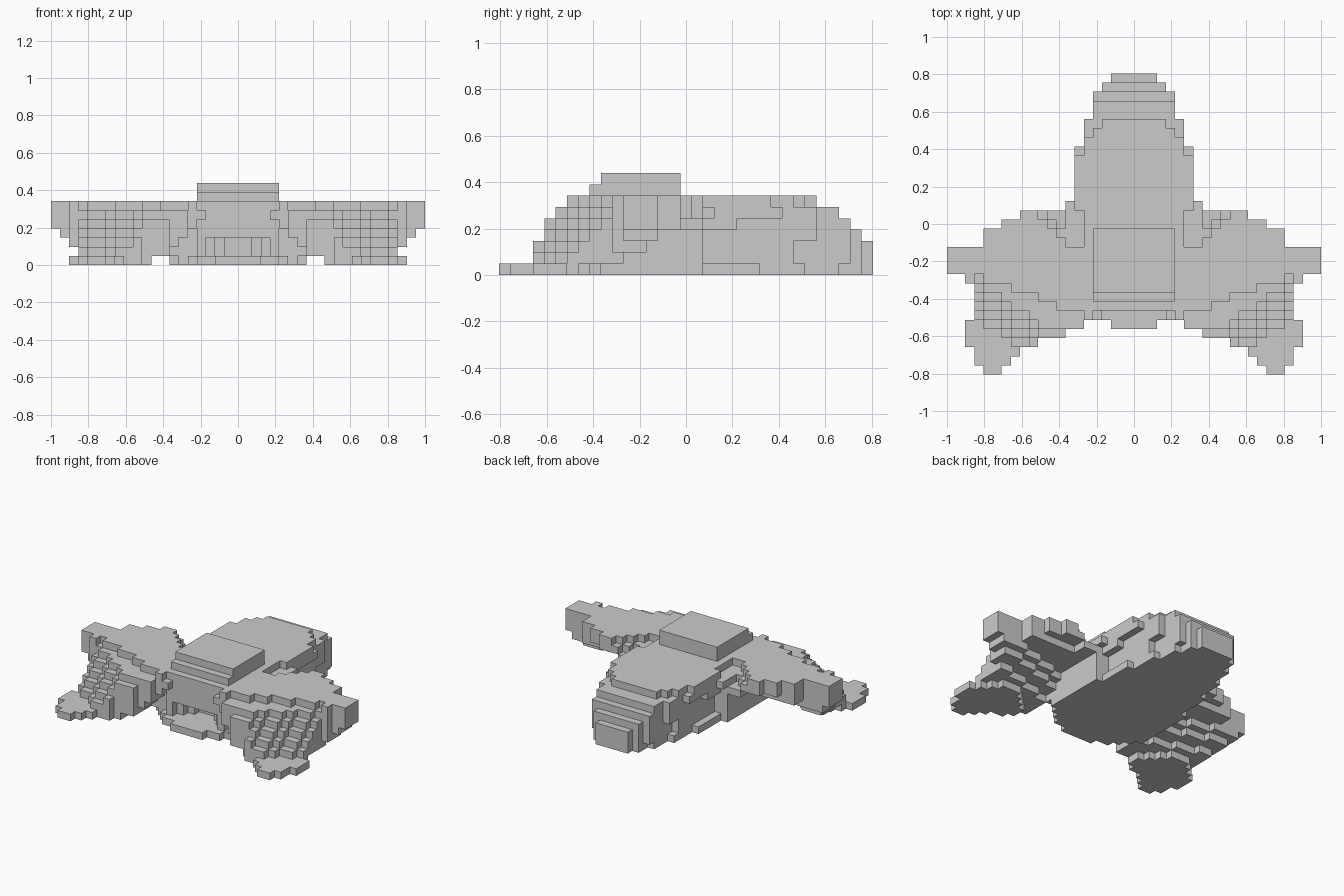
import bpy, bmesh
from mathutils import Vector

cube = bpy.data.objects.get("Cube")
if cube:
    bpy.data.objects.remove(cube, do_unlink=True)

V = 2 / 41                      # edge of one block
grey = bpy.data.materials.new("plain_grey")
grey.use_nodes = True
GREY = (0.6, 0.6, 0.6, 1)
grey.diffuse_color = GREY
grey.node_tree.nodes["Principled BSDF"].inputs["Base Color"].default_value = GREY


def width(j, steps):
    """Half width of the first step whose rear limit reaches row j."""
    for half, rear in steps:
        if j <= rear:
            return half
    return -1


def row(cells, i0, i1, j, k):
    cells.update((i, j, k) for i in range(i0, i1 + 1))


# Hull: wide base, recessed flanks, stepped rounded tail
def hull_cells():
    cells = set()
    tail = ((4, 14), (3, 15), (2, 16))
    base = ((7, 1), (6, 6), (5, 10), (4, 13), (3, 15), (2, 16))
    low = ((7, 1), (5, 9)) + tail
    flank = ((7, 1), (5, 11)) + tail
    upper = ((7, 1), (6, 4), (5, 11)) + tail
    eave = ((7, 2), (6, 8), (5, 11)) + tail
    deck = ((5, 1), (6, 7), (5, 9), (4, 10), (3, 11))
    layers = (base, low, low, flank, upper, eave, deck)
    rear = (16, 16, 16, 15, 14, 13, 11)
    nose = {-11: 2, -10: 4, -9: 5, -8: 6}
    for k, steps in enumerate(layers):
        for j in range(-11 if k == 0 else -9, rear[k] + 1):
            w = width(j, steps)
            if k == 0:
                w = min(w, nose.get(j, w))
            elif j == -9:
                w = 4
            row(cells, -w, w, j, k)
    # Rounded recess under the front face
    for k in (1, 2):
        for n in (1, 2, 3):
            cells -= {(i, -6 - n, k) for i in range(-n, n + 1)}
    return cells


# Raised block on the deck
def cabin_cells():
    cells = set()
    for k, front in ((7, -8), (8, -7)):
        for j in range(front, 0):
            row(cells, -4, 4, j, k)
    return cells


# Arm: sweeps outward at deck height, then steps forward and down
def arm_cells():
    cells = set()
    inner = (0, 8, 7, 6, 5, 4, 5)
    outer = (0, 17, 18, 19, 20, 20, 20)
    under = (0, -6, -4, -3, -1, 1, 1)
    reach = (0, 13, 13, 12, 12, 11, 10)
    for k in range(1, 7):
        for i in range(inner[k], outer[k] + 1):
            back = 1 if i <= 12 else 0 if i <= 14 else -1 if i <= 16 else -3
            tilt = 0.35 * max(17 - i, 0) if k < 4 else 0
            # Layers fan out where the arm meets the hull
            if k == 6 and i <= 10:
                back = max(i - 10, -3)
            elif k == 5 and i <= 9:
                back = i - 9
            elif k != 4 or i > 9:
                back = min(back, under[k] - round(tilt))
            limit = 10 if i <= 5 else 11 if i <= 7 else 12 if i <= 10 else 13
            if i > 17:
                limit = 6 if i == 18 else 5
            if k == 6:
                slope = round(5.2 + (17 - i) * 0.38)
            else:
                slope = round(11 - k + (17 - i) * 0.65)
            front = -min(slope, limit, reach[k])
            if i > 17:
                front = -limit
            cells.update((i, j, k) for j in range(front, back + 1))
    return cells


# Foot: flat pad with a pointed toe
def foot_cells():
    cells = set()
    pad = ((15, 16), (14, 17), (13, 17), (11, 18), (10, 18),
           (10, 18), (11, 17), (12, 16), (13, 15))
    for n, (a, b) in enumerate(pad):
        row(cells, a, b, n - 16, 0)
    return cells


def mirror(cells):
    return {(-i, j, k) for i, j, k in cells}


hull, cabin, arm, foot = hull_cells(), cabin_cells(), arm_cells(), foot_cells()
arm -= hull
parts = {"hull": hull, "cabin": cabin,
         "left_arm": arm, "right_arm": mirror(arm),
         "left_foot": foot, "right_foot": mirror(foot)}
solid = set().union(*parts.values())


def build(name, cells):
    """Skin the outside of a set of blocks, then merge coplanar faces."""
    bm = bmesh.new()
    for c in cells:
        for axis in range(3):
            for sign in (-1, 1):
                d = [0, 0, 0]
                d[axis] = sign
                if tuple(a + b for a, b in zip(c, d)) in solid:
                    continue
                n = Vector(d)
                u = Vector([float(a == (axis + 1) % 3) for a in range(3)])
                w = n.cross(u)
                mid = Vector(c) + Vector((0, 0, 0.5)) + n / 2
                ring = ((-1, -1), (1, -1), (1, 1), (-1, 1))
                bm.faces.new([bm.verts.new((mid + u * s / 2 + w * t / 2) * V)
                              for s, t in ring])
    bmesh.ops.remove_doubles(bm, verts=bm.verts, dist=V / 100)
    bmesh.ops.dissolve_limit(bm, angle_limit=0.01, verts=bm.verts, edges=bm.edges)
    mesh = bpy.data.meshes.new(name)
    bm.to_mesh(mesh)
    bm.free()
    mesh.materials.append(grey)
    bpy.context.collection.objects.link(bpy.data.objects.new(name, mesh))


for name, cells in parts.items():
    build(name, cells)
